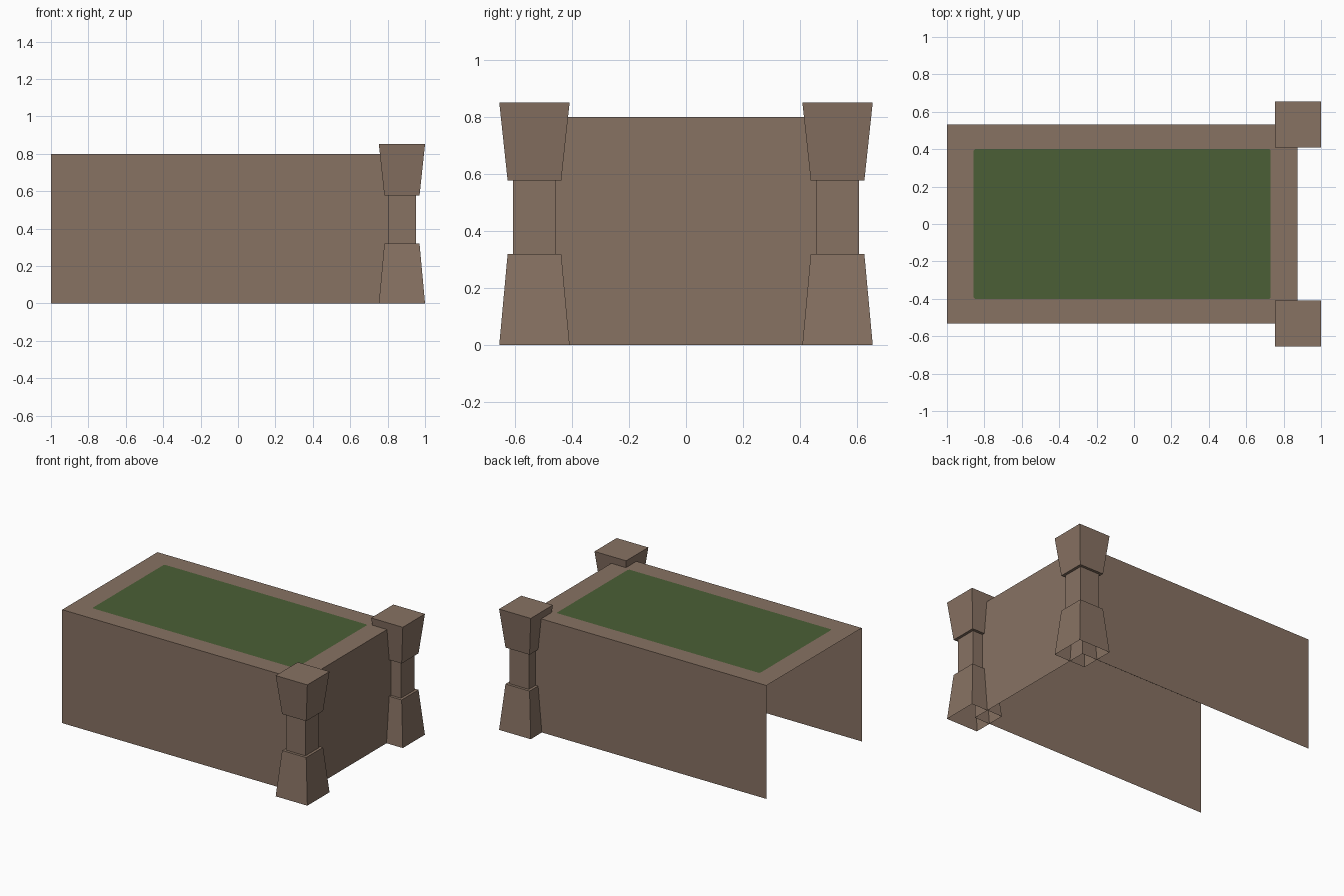
import bpy, bmesh

if "Cube" in bpy.data.objects:
    bpy.data.objects.remove(bpy.data.objects["Cube"])


def material(name, rgb):
    m = bpy.data.materials.new(name)
    m.diffuse_color = (*rgb, 1)
    m.use_nodes = True
    m.node_tree.nodes["Principled BSDF"].inputs["Base Color"].default_value = m.diffuse_color
    return m


stone = material("brown stone", (0.245, 0.168, 0.124))
grass = material("green grass", (0.069, 0.114, 0.037))


def finish(name, bm, mats):
    mesh = bpy.data.meshes.new(name)
    bm.to_mesh(mesh)
    bm.free()
    for m in mats:
        mesh.materials.append(m)
    ob = bpy.data.objects.new(name, mesh)
    bpy.context.collection.objects.link(ob)
    return ob


# Planter shell: open underneath and at the -x end
X0, X1, Y, H = -1.0, 0.873, 0.531, 0.80
bm = bmesh.new()
plan = [(X0, -Y), (X1, -Y), (X1, Y), (X0, Y)]
low = [bm.verts.new((x, y, 0)) for x, y in plan]
top = [bm.verts.new((x, y, H)) for x, y in plan]
for i in range(3):
    bm.faces.new((low[i], low[i + 1], top[i + 1], top[i]))

# Grass bed cut into the top, with slightly clipped corners
gx0, gx1, gy, c = -0.857, 0.73, 0.402, 0.008
bed = [bm.verts.new((x, y, H)) for x, y in (
    (gx0, -gy + c), (gx0 + c, -gy), (gx1 - c, -gy), (gx1, -gy + c),
    (gx1, gy - c), (gx1 - c, gy), (gx0 + c, gy), (gx0, gy - c))]
for i in range(4):
    a, b = bed[2 * i], bed[2 * i + 1]
    bm.faces.new((top[i], b, a))
    bm.faces.new((top[i], top[(i + 1) % 4], bed[(2 * i + 2) % 8], b))
bm.faces.new(bed).material_index = 1
finish("planter_body", bm, [stone, grass])

# Square pillars: flared base, narrow shaft, flared capital (half width, height)
PROFILE = [(0.1235, 0), (0.094, 0.32), (0.075, 0.32),
           (0.075, 0.577), (0.094, 0.577), (0.1235, 0.852)]


def pillar(name, cx, cy):
    bm = bmesh.new()
    rings = [[bm.verts.new((cx + sx * h, cy + sy * h, z))
              for sx, sy in ((-1, -1), (1, -1), (1, 1), (-1, 1))]
             for h, z in PROFILE]
    for lo, hi in zip(rings, rings[1:]):
        for i in range(4):
            j = (i + 1) % 4
            bm.faces.new((lo[i], lo[j], hi[j], hi[i]))
    bm.faces.new(rings[-1])
    finish(name, bm, [stone])


pillar("front_pillar", 0.8765, -0.532)
pillar("back_pillar", 0.8765, 0.532)
